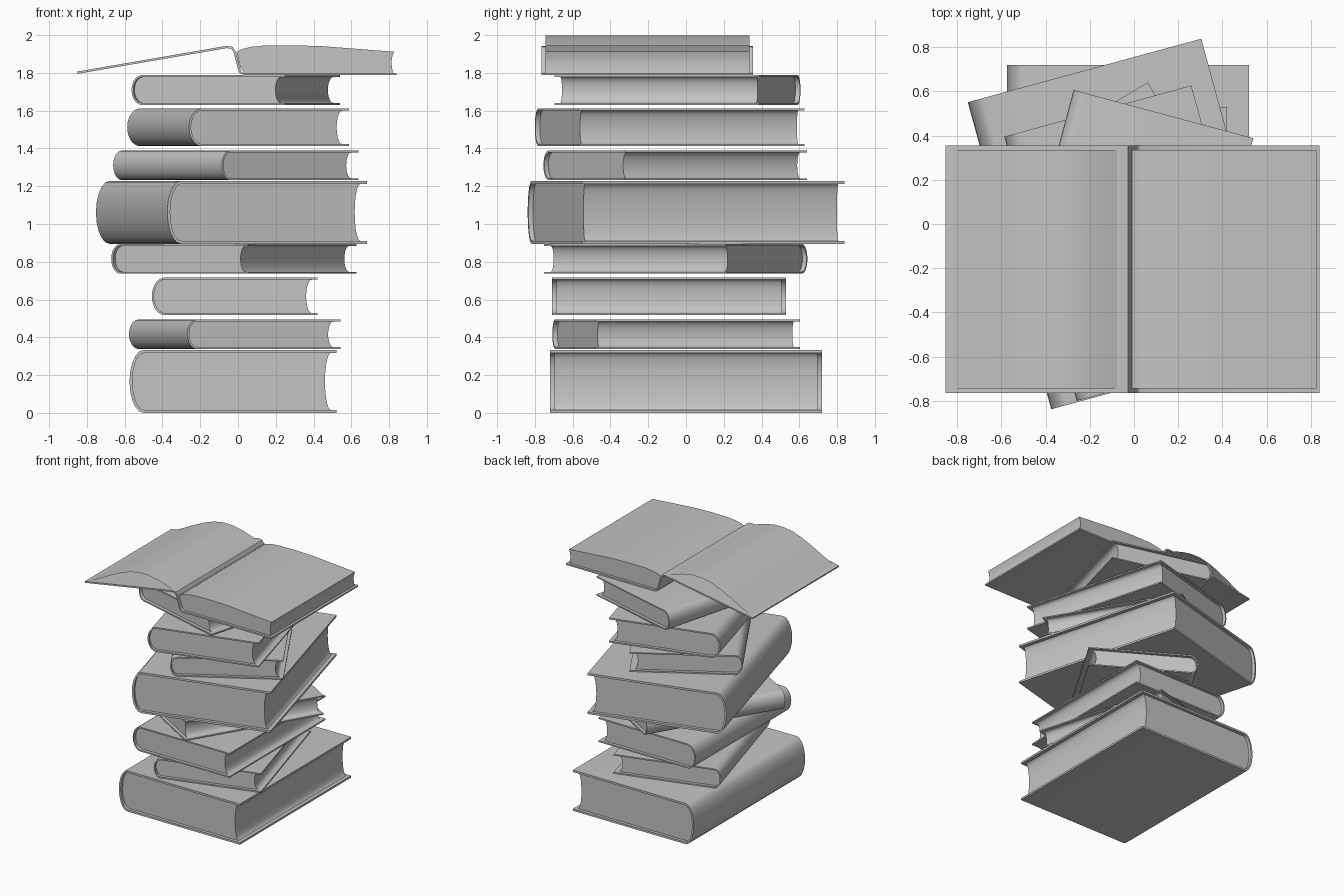
import bpy, bmesh, math
from mathutils import Matrix, Vector

cube = bpy.data.objects.get("Cube")
if cube:
    bpy.data.objects.remove(cube, do_unlink=True)

# One plain grey for everything
grey = bpy.data.materials.new("plain_grey")
grey.use_nodes = True
colour = (0.55, 0.55, 0.55, 1)
grey.diffuse_color = colour
grey.node_tree.nodes["Principled BSDF"].inputs["Base Color"].default_value = colour


def finish(bm, name, place):
    bm.transform(place)
    mesh = bpy.data.meshes.new(name)
    bm.to_mesh(mesh)
    bm.free()
    mesh.materials.append(grey)
    ob = bpy.data.objects.new(name, mesh)
    bpy.context.collection.objects.link(ob)
    bpy.ops.object.select_all(action='DESELECT')
    ob.select_set(True)
    bpy.context.view_layer.objects.active = ob
    bpy.ops.object.shade_smooth_by_angle(angle=math.radians(40))
    return ob


def prism(name, profile, y0, y1, place=Matrix()):
    """Closed (x, z) profile extruded along y."""
    bm = bmesh.new()
    face = bm.faces.new([bm.verts.new((x, y0, z)) for x, z in profile])
    new = bmesh.ops.extrude_face_region(bm, geom=[face])["geom"]
    bmesh.ops.translate(bm, vec=(0, y1 - y0, 0),
                        verts=[v for v in new if isinstance(v, bmesh.types.BMVert)])
    bmesh.ops.recalc_face_normals(bm, faces=bm.faces)
    return finish(bm, name, place)


def arc(x, depth, z0, z1, steps=10):
    """Half ellipse bulging to -x, from z0 up to z1."""
    mid, half = (z0 + z1) / 2, (z1 - z0) / 2
    angles = [math.pi * i / steps for i in range(steps + 1)]
    return [(x - depth * math.sin(a), mid - half * math.cos(a)) for a in angles]


def closed_book(name, size, spot, z, turn):
    w, l, t, bulge, board = size
    place = Matrix.Translation((*spot, z)) @ Matrix.Rotation(math.radians(turn), 4, 'Z')
    fore, back = w / 2, -w / 2 + bulge
    outer = arc(back, bulge, 0, t)
    inner = arc(back, bulge - board, board, t - board)
    # Cover wraps round the spine, pages have a hollow fore-edge
    cover = [(fore, 0)] + outer + [(fore, t), (fore, t - board)] + inner[::-1] + [(fore, board)]
    prism(name + "_cover", cover, -l / 2, l / 2, place)
    edge = arc(fore - 0.03, 0.03, board, t - board)
    prism(name + "_pages", inner + edge[::-1], -l / 2 + 0.025, l / 2 - 0.025, place)


# Width, length, thickness, spine bulge, board thickness
large = (1.095, 1.44, 0.333, 0.075, 0.016)
medium = (0.877, 1.24, 0.2, 0.07, 0.011)
small = (0.842, 1.123, 0.157, 0.055, 0.01)

stack = [
    (large, (-0.027, 0), 0, 0),
    (small, (-0.018, -0.052), 0.338, 16),
    (medium, (-0.018, -0.09), 0.517, 0),
    (small, (-0.022, -0.055), 0.737, -30.8),
    (large, (-0.035, 0), 0.895, 15.2),
    (small, (-0.012, -0.057), 1.232, 30.8),
    (medium, (0, -0.087), 1.412, 15.3),
    (small, (-0.012, -0.045), 1.631, -15),
]
for number, (size, spot, z, turn) in enumerate(stack, 1):
    closed_book(f"closed_book_{number}", size, spot, z, turn)

# Open book: bent cover made by thickening its underside line
under = [(-0.85, 1.795), (-0.06, 1.931), (-0.035, 1.928), (-0.022, 1.905),
         (0.0, 1.82), (0.01, 1.798), (0.03, 1.788), (0.84, 1.788)]
upper = []
for i, p in enumerate(under):
    a, b = under[max(i - 1, 0)], under[min(i + 1, len(under) - 1)]
    along = (Vector(b) - Vector(a)).normalized()
    upper.append((p[0] - along.y * 0.012, p[1] + along.x * 0.012))
prism("open_book_cover", under + upper[::-1], -0.765, 0.355)

# Thick page block on the left half
block = [(0.035, 1.8), (0.012, 1.83), (-0.008, 1.91), (0.02, 1.926), (0.07, 1.938),
         (0.14, 1.945), (0.3, 1.946), (0.45, 1.941), (0.825, 1.912),
         (0.815, 1.88), (0.812, 1.85), (0.82, 1.8)]
prism("open_book_page_block", block, -0.745, 0.335)

# Single curved page lifting off the other half
sheet = [(-0.82, 1.812), (-0.73, 1.855), (-0.63, 1.908), (-0.53, 1.955), (-0.45, 1.984),
         (-0.37, 1.998), (-0.29, 1.998), (-0.2, 1.982), (-0.13, 1.96),
         (-0.07, 1.938), (-0.03, 1.92), (-0.008, 1.908)]
bm = bmesh.new()
rows = [[bm.verts.new((x, y, z)) for y in (-0.745, 0.335)] for x, z in sheet]
for a, b in zip(rows, rows[1:]):
    bm.faces.new((a[0], b[0], b[1], a[1]))
finish(bm, "open_book_raised_page", Matrix())
